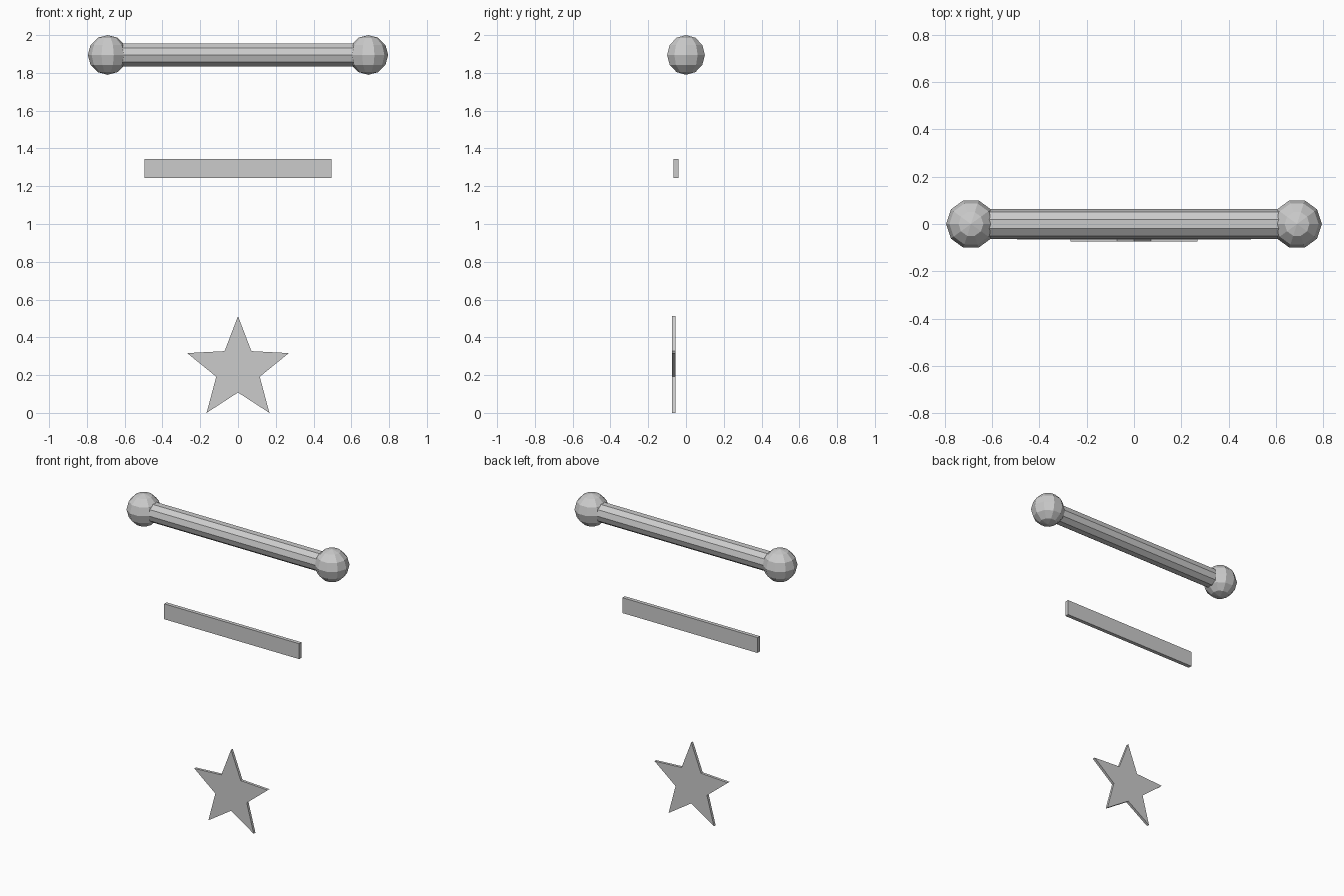
import bpy, bmesh
from math import pi, sin, cos
from mathutils import Matrix

if "Cube" in bpy.data.objects:
    bpy.data.objects.remove(bpy.data.objects["Cube"])


def finish(name, bm):
    bmesh.ops.recalc_face_normals(bm, faces=bm.faces)
    mesh = bpy.data.meshes.new(name)
    bm.to_mesh(mesh)
    bm.free()
    obj = bpy.data.objects.new(name, mesh)
    bpy.context.collection.objects.link(obj)
    return obj


def plate(name, points, y0, y1):
    """Extrude an x-z outline from y0 to y1."""
    bm = bmesh.new()
    face = bm.faces.new([bm.verts.new((x, y0, z)) for x, z in points])
    out = bmesh.ops.extrude_face_region(bm, geom=[face])
    verts = [v for v in out["geom"] if isinstance(v, bmesh.types.BMVert)]
    bmesh.ops.translate(bm, verts=verts, vec=(0, y1 - y0, 0))
    return finish(name, bm)


BAR_Z = 1.895

# ten-sided horizontal rod, with an edge facing the front
bm = bmesh.new()
rot = Matrix.Translation((0, 0, BAR_Z)) @ Matrix.Rotation(pi / 2, 4, 'Y')
bmesh.ops.create_cone(bm, cap_ends=True, segments=10, radius1=0.063,
                      radius2=0.063, depth=1.38, matrix=rot)
finish("rod", bm)

# low-poly end knobs
for side, x in (("left", -0.69), ("right", 0.69)):
    bm = bmesh.new()
    mat = Matrix.Translation((x, 0, BAR_Z)) @ Matrix.Rotation(pi / 2, 4, 'Z')
    bmesh.ops.create_uvsphere(bm, u_segments=10, v_segments=6, radius=0.105, matrix=mat)
    finish(side + "_knob", bm)

# flat strip
plate("strip", [(-0.495, 1.243), (0.495, 1.243), (0.495, 1.345), (-0.495, 1.345)],
      -0.066, -0.041)

# five-pointed star
star = []
for i in range(10):
    r = 0.283 if i % 2 == 0 else 0.121
    a = pi / 2 + i * pi / 5
    star.append((r * cos(a), 0.229 + r * sin(a)))
plate("star", star, -0.073, -0.055)
